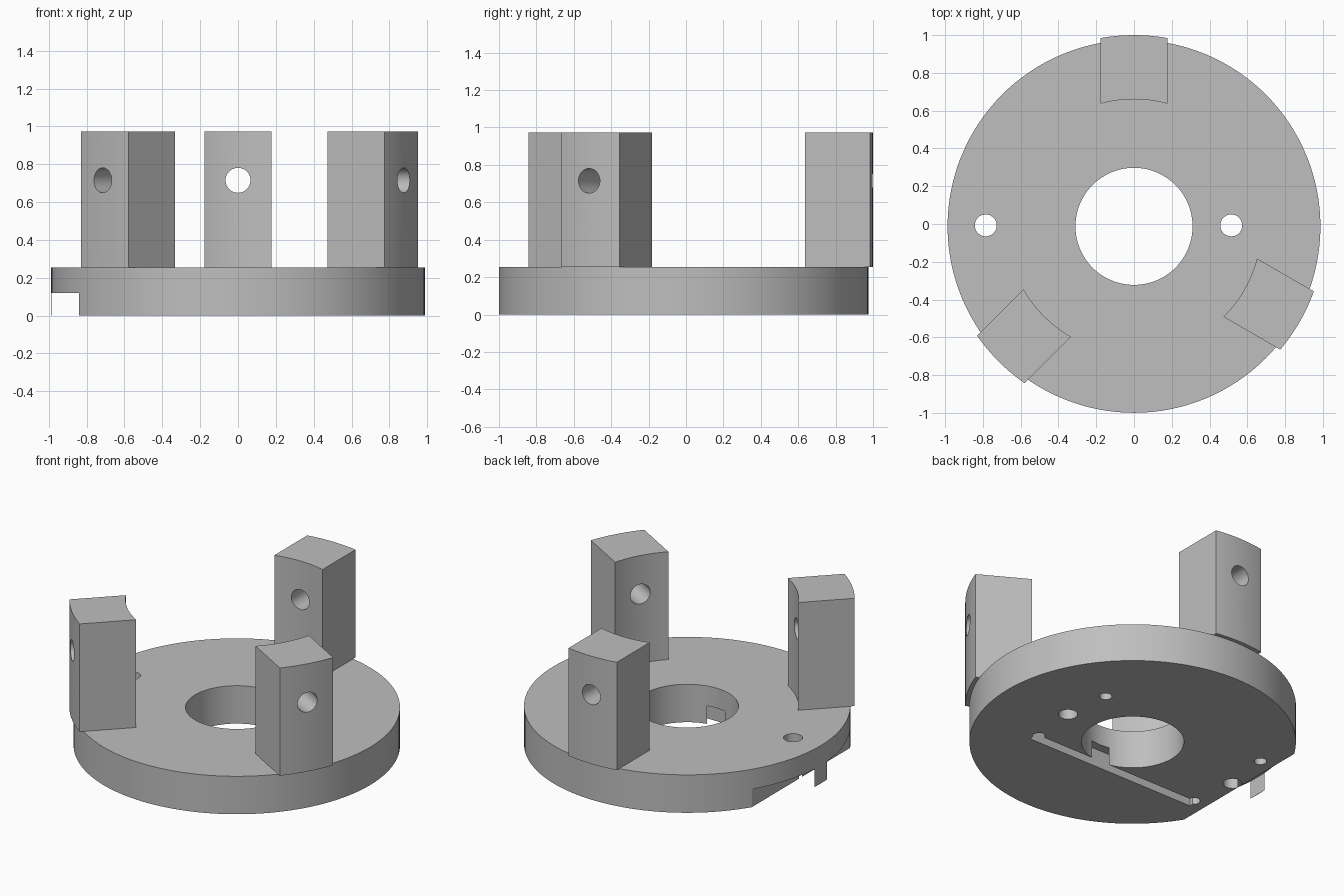
import bpy, math
from mathutils import Matrix

if "Cube" in bpy.data.objects:
    bpy.data.objects.remove(bpy.data.objects["Cube"], do_unlink=True)

CY = -0.0125          # disc centre in y
DISC_R = 0.987
DISC_TOP = 0.253
POST_TOP = 0.972
POST_IN, POST_OUT, POST_HALF = 0.673, 1.0125, 0.178

grey = bpy.data.materials.new("grey plastic")
grey.use_nodes = True
grey.diffuse_color = (0.52, 0.52, 0.52, 1)
grey.node_tree.nodes["Principled BSDF"].inputs["Base Color"].default_value = (0.52, 0.52, 0.52, 1)


def prism(name, outline, z0, z1):
    """Extrude a flat outline from z0 to z1."""
    n = len(outline)
    verts = [(x, y, z) for z in (z0, z1) for x, y in outline]
    faces = [tuple(reversed(range(n))), tuple(range(n, 2 * n))]
    faces += [(i, (i + 1) % n, n + (i + 1) % n, n + i) for i in range(n)]
    mesh = bpy.data.meshes.new(name)
    mesh.from_pydata(verts, [], faces)
    mesh.materials.append(grey)
    obj = bpy.data.objects.new(name, mesh)
    bpy.context.collection.objects.link(obj)
    return obj


def circle(x, y, r, n):
    return [(x + r * math.cos(2 * math.pi * i / n), y + r * math.sin(2 * math.pi * i / n))
            for i in range(n)]


def rect(x0, x1, y0, y1):
    return [(x0, y0), (x1, y0), (x1, y1), (x0, y1)]


def cut(obj, cutter):
    """Subtract the cutter and discard it."""
    cutter.hide_render = True
    mod = obj.modifiers.new("cut", 'BOOLEAN')
    mod.operation, mod.solver, mod.object = 'DIFFERENCE', 'EXACT', cutter
    bpy.context.view_layer.objects.active = obj
    bpy.ops.object.modifier_apply(modifier=mod.name)
    bpy.data.objects.remove(cutter, do_unlink=True)


def finish(obj):
    bpy.ops.object.select_all(action='DESELECT')
    obj.select_set(True)
    bpy.context.view_layer.objects.active = obj
    bpy.ops.object.shade_smooth_by_angle(angle=math.radians(30))


# Base disc with centre bore and two through holes
base = prism("base_disc", circle(0, CY, DISC_R, 128), 0, DISC_TOP)
cut(base, prism("bore", circle(0, CY, 0.31, 96), -0.1, 0.5))
for x in (-0.785, 0.515):
    cut(base, prism("through_hole", circle(x, CY + 0.005, 0.058, 32), -0.1, 0.5))

# Side notch under the rim, leaving a thin tab at the edge
cut(base, prism("notch", rect(-0.9845, -0.84, -0.8, 0.8), -0.1, 0.12))

# Blind holes below, the front pair joined by a straight slot
for x in (-0.742, 0.48):
    for y in (-0.32, 0.305):
        cut(base, prism("blind_hole", circle(x, y, 0.038, 24), -0.1, 0.125))
cut(base, prism("slot", rect(-0.76, 0.505, -0.38, -0.315), -0.1, 0.12))
finish(base)


# Upright posts with curved inner and outer faces and a radial hole
def arc(r, steps=12):
    a = math.asin(POST_HALF / r)
    return [(r * math.cos(t), r * math.sin(t))
            for t in (-a + 2 * a * i / steps for i in range(steps + 1))]


for name, angle in (("back_post", 90), ("right_post", 225), ("left_post", 330)):
    post = prism(name, arc(POST_OUT) + arc(POST_IN)[::-1], DISC_TOP, POST_TOP)
    drill = prism("drill", circle(0, 0, 0.066, 40), 0.5, 1.2)
    drill.data.transform(Matrix.Translation((0, 0, 0.715)) @ Matrix.Rotation(math.pi / 2, 4, 'Y'))
    cut(post, drill)
    post.data.transform(Matrix.Translation((0, CY, 0)) @ Matrix.Rotation(math.radians(angle), 4, 'Z'))
    finish(post)
